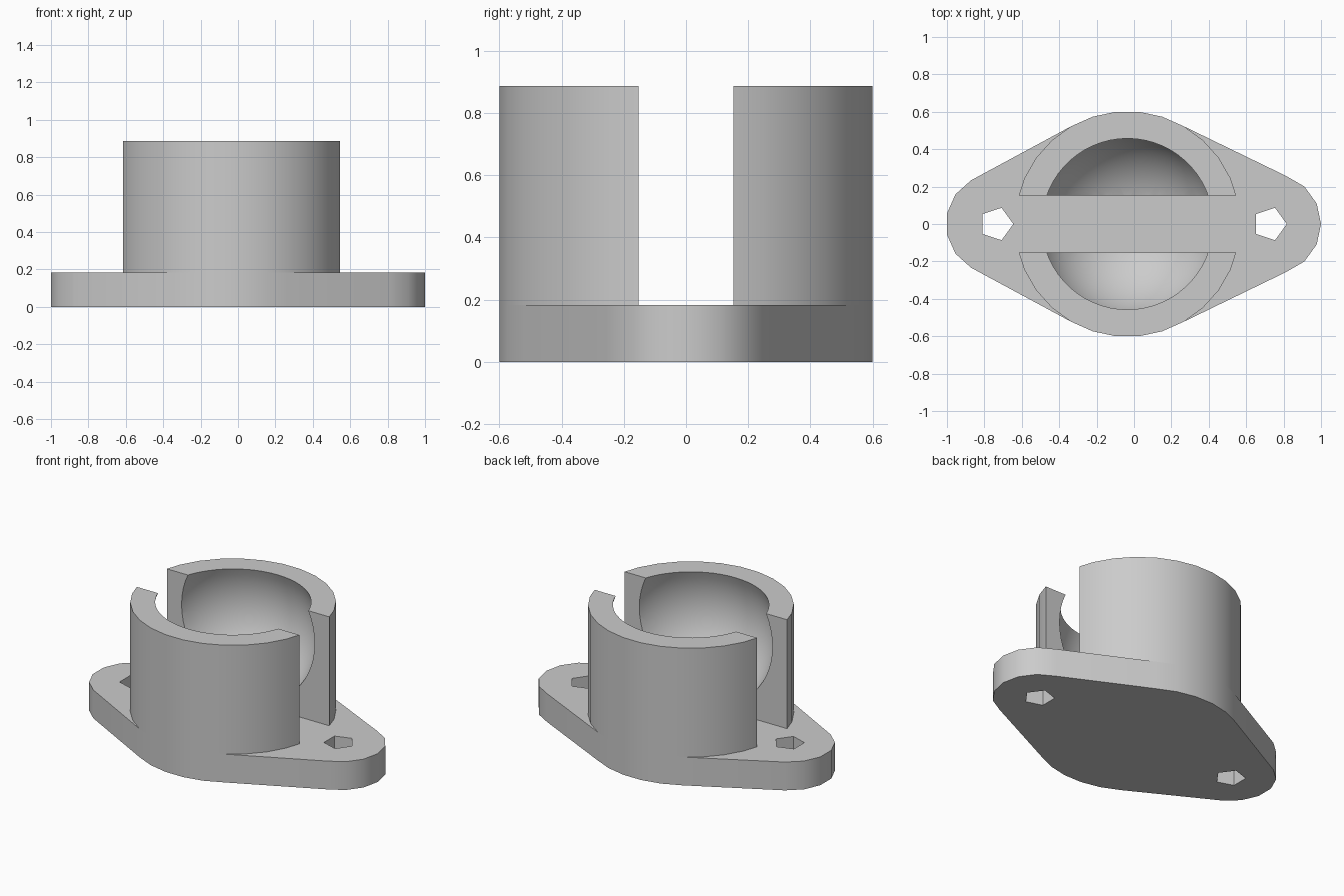
import bpy, bmesh
from math import radians, cos, sin, tau

old = bpy.data.objects.get("Cube")
if old:
    bpy.data.objects.remove(old, do_unlink=True)

PLATE_H, TOP = 0.183, 0.887     # plate thickness and overall height
CX, OUTER = -0.035, 0.603       # axis and radius of the holder
BALL_R = 0.5
SLOT = 0.153                    # half the slot width

grey = bpy.data.materials.new("plain grey")
grey.use_nodes = True
colour = (0.6, 0.6, 0.6, 1)
grey.diffuse_color = colour
grey.node_tree.nodes["Principled BSDF"].inputs["Base Color"].default_value = colour


def ring(cx, r, n):
    return [(cx + r * cos(tau * i / n), r * sin(tau * i / n)) for i in range(n)]


def make(name, bm):
    bmesh.ops.recalc_face_normals(bm, faces=bm.faces)
    mesh = bpy.data.meshes.new(name)
    bm.to_mesh(mesh)
    bm.free()
    mesh.materials.append(grey)
    ob = bpy.data.objects.new(name, mesh)
    bpy.context.collection.objects.link(ob)
    return ob


def prism(name, outline, z0, z1):
    bm = bmesh.new()
    face = bm.faces.new([bm.verts.new((x, y, z0)) for x, y in outline])
    ext = bmesh.ops.extrude_face_region(bm, geom=[face])["geom"]
    for v in ext:
        if isinstance(v, bmesh.types.BMVert):
            v.co.z = z1
    if len([f for f in bm.faces if all(abs(v.co.z - z0) < 1e-6 for v in f.verts)]) == 0:
        bm.faces.new([v for v in bm.verts if abs(v.co.z - z0) < 1e-6])
    return make(name, bm)


def select_only(ob):
    bpy.ops.object.select_all(action="DESELECT")
    ob.select_set(True)
    bpy.context.view_layer.objects.active = ob


def cut(ob, cutter):
    cutter.hide_render = True
    mod = ob.modifiers.new("cut", "BOOLEAN")
    mod.operation = "DIFFERENCE"
    mod.solver = "EXACT"
    mod.object = cutter
    select_only(ob)
    bpy.ops.object.modifier_apply(modifier=mod.name)
    bpy.data.objects.remove(cutter, do_unlink=True)


def convex(points):
    # outline around a set of points, counter-clockwise
    def half(pts):
        out = []
        for p in pts:
            while len(out) > 1 and ((out[-1][0] - out[-2][0]) * (p[1] - out[-2][1])
                                    - (out[-1][1] - out[-2][1]) * (p[0] - out[-2][0])) <= 1e-9:
                out.pop()
            out.append(p)
        return out[:-1]
    pts = sorted(points)
    return half(pts) + half(pts[::-1])


# Base plate: two rounded lugs wrapped around the central disc, with bolt holes
lugs = ring(0.73, 0.27, 15) + ring(-0.736, 0.27, 15)
base_plate = prism("base_plate", convex(ring(CX, OUTER, 30) + lugs), 0, PLATE_H)
for x in (0.726, -0.736):
    cut(base_plate, prism("bolt_hole", ring(x, 0.091, 5), -0.1, 0.3))

# Holder walls: cylinder split by the slot and hollowed by the ball
holder_walls = prism("holder_walls", ring(CX, OUTER, 30), PLATE_H, TOP)
cut(holder_walls, prism("slot", [(-1, -SLOT), (1, -SLOT), (1, SLOT), (-1, SLOT)], 0, 1))
bm = bmesh.new()
bmesh.ops.create_uvsphere(bm, u_segments=60, v_segments=30, radius=BALL_R)
bmesh.ops.translate(bm, verts=bm.verts, vec=(CX, 0, PLATE_H + BALL_R + 0.002))
cut(holder_walls, make("ball_cavity", bm))

for ob in (base_plate, holder_walls):
    select_only(ob)
    bpy.ops.object.shade_smooth_by_angle(angle=radians(30))
